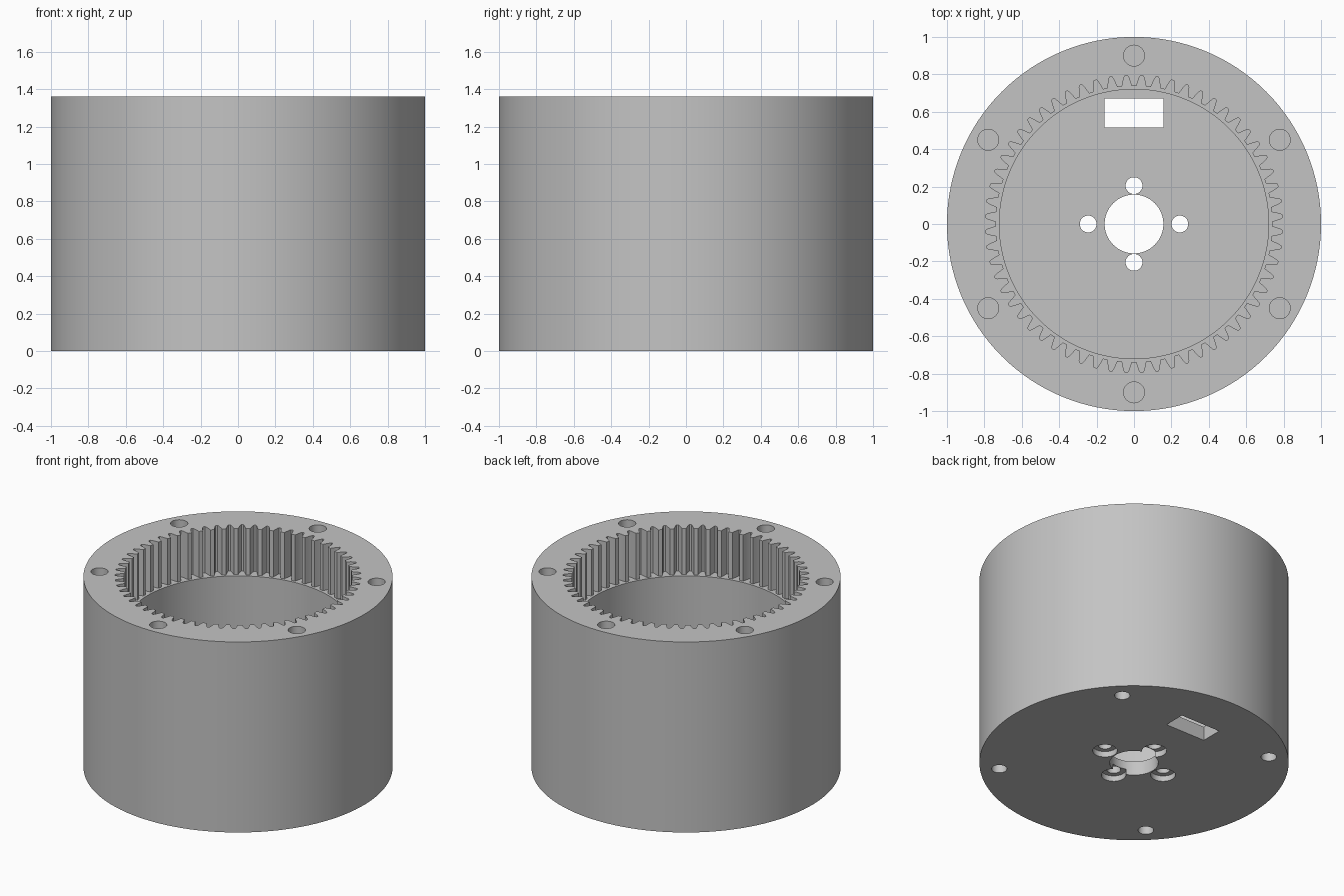
import bpy, bmesh
from math import cos, sin, pi, radians

HEIGHT, FLOOR, LEDGE = 1.36, 0.10, 1.03
TEETH = 60
OVER = 0.05  # how far cutters stick out of the body

if "Cube" in bpy.data.objects:
    bpy.data.objects.remove(bpy.data.objects["Cube"])

grey = bpy.data.materials.new("plain grey")
grey.use_nodes = True
colour = (0.55, 0.55, 0.55, 1)
grey.diffuse_color = colour
grey.node_tree.nodes["Principled BSDF"].inputs["Base Color"].default_value = colour


def prism(name, outline, z0, z1):
    """Upright solid from a counter-clockwise outline."""
    bm = bmesh.new()
    face = bm.faces.new([bm.verts.new((x, y, z0)) for x, y in outline])
    top = bmesh.ops.extrude_face_region(bm, geom=[face])["geom"]
    moved = [v for v in top if isinstance(v, bmesh.types.BMVert)]
    bmesh.ops.translate(bm, vec=(0, 0, z1 - z0), verts=moved)
    bmesh.ops.recalc_face_normals(bm, faces=bm.faces)
    mesh = bpy.data.meshes.new(name)
    bm.to_mesh(mesh)
    bm.free()
    mesh.materials.append(grey)
    obj = bpy.data.objects.new(name, mesh)
    bpy.context.collection.objects.link(obj)
    return obj


def circle(radius, n, cx=0, cy=0):
    return [(cx + radius * cos(2 * pi * i / n), cy + radius * sin(2 * pi * i / n))
            for i in range(n)]


def polar(radius, degrees):
    return radius * cos(radians(degrees)), radius * sin(radians(degrees))


def gear_outline():
    """Internal gear: rounded grooves between inward-pointing teeth."""
    half = [(0.33, 0.738), (0.24, 0.762), (0.15, 0.785), (0.08, 0.796)]
    groove = [(-f, r) for f, r in half] + half[::-1]
    return [polar(r, (i + 0.5 + f) * 360 / TEETH) for i in range(TEETH) for f, r in groove]


# Housing
housing = prism("gear_housing", circle(1, 128), 0, HEIGHT)

# Toothed ring and smooth bore
cutters = [
    prism("gear_cutter", gear_outline(), LEDGE, HEIGHT + OVER),
    prism("bore_cutter", circle(0.72, 128), FLOOR, LEDGE + OVER),
]

# Shaft hole and cable window through the floor
cutters.append(prism("shaft_cutter", circle(0.157, 64), -OVER, FLOOR + OVER))
window = [(-0.157, 0.515), (0.157, 0.515), (0.157, 0.67), (-0.157, 0.67)]
cutters.append(prism("window_cutter", window, -OVER, FLOOR + OVER))

# Motor screw holes, counterbored from below
for cx, cy in ((0.245, 0), (-0.245, 0), (0, 0.205), (0, -0.205)):
    cutters.append(prism("screw_cutter", circle(0.045, 32, cx, cy), -OVER, FLOOR + OVER))
    cutters.append(prism("counterbore_cutter", circle(0.08, 32, cx, cy), -OVER, 0.04))

# Blind screw holes in the top rim and the underside
for i in range(6):
    cutters.append(prism("rim_cutter", circle(0.056, 32, *polar(0.9, 30 + 60 * i)),
                         HEIGHT - 0.3, HEIGHT + OVER))
for i in range(4):
    cutters.append(prism("base_cutter", circle(0.05, 32, *polar(0.875, 45 + 90 * i)),
                         -OVER, 0.3))

# Carve the housing and drop the cutters
bpy.ops.object.select_all(action="DESELECT")
housing.select_set(True)
bpy.context.view_layer.objects.active = housing
for cutter in cutters:
    cutter.hide_render = True
    mod = housing.modifiers.new("cut", "BOOLEAN")
    mod.operation = "DIFFERENCE"
    mod.solver = "EXACT"
    mod.object = cutter
    bpy.ops.object.modifier_apply(modifier=mod.name)
    bpy.data.objects.remove(cutter)

bpy.ops.object.shade_smooth_by_angle(angle=radians(20))
